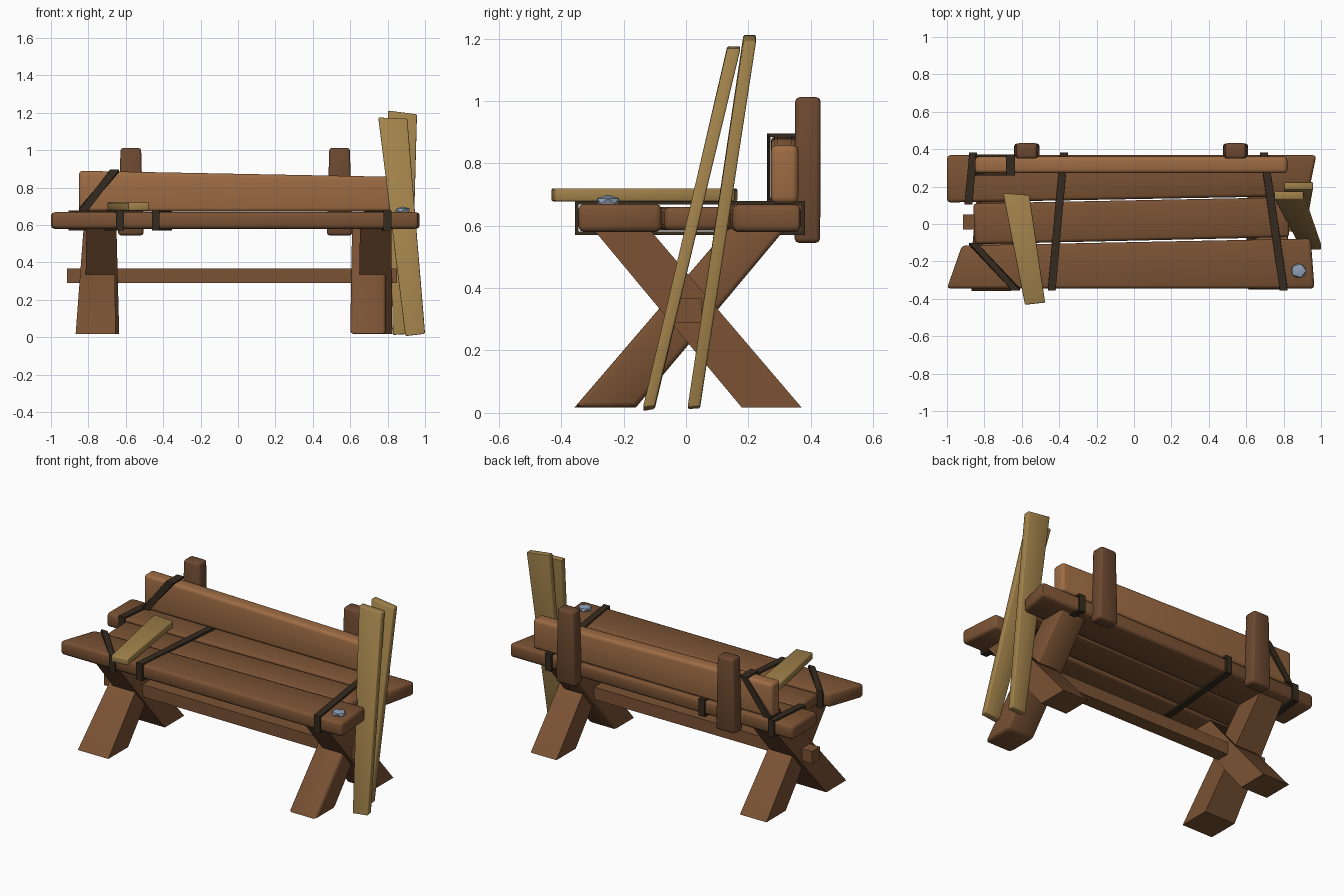
import bpy, bmesh, math
from mathutils import Vector

if "Cube" in bpy.data.objects:
    bpy.data.objects.remove(bpy.data.objects["Cube"])


def material(name, rgb):
    m = bpy.data.materials.new(name)
    m.diffuse_color = (*rgb, 1)
    m.use_nodes = True
    m.node_tree.nodes["Principled BSDF"].inputs["Base Color"].default_value = m.diffuse_color
    return m


WOOD = material("brown wood", (0.195, 0.085, 0.034))
BACK = material("warm wood", (0.34, 0.15, 0.058))
POST = material("dark wood", (0.15, 0.066, 0.03))
PALE = material("pale wood", (0.36, 0.225, 0.07))
STRAP = material("dark strap", (0.036, 0.024, 0.013))
STONE = material("blue grey stone", (0.27, 0.34, 0.45))


def finish(name, bm, mat, bevel=0, seg=2, angle=50):
    bmesh.ops.recalc_face_normals(bm, faces=bm.faces)
    if bevel:
        bmesh.ops.bevel(bm, geom=bm.edges[:], offset=bevel, segments=seg,
                        profile=0.5, affect='EDGES')
    me = bpy.data.meshes.new(name)
    bm.to_mesh(me)
    bm.free()
    me.materials.append(mat)
    ob = bpy.data.objects.new(name, me)
    bpy.context.collection.objects.link(ob)
    bpy.ops.object.select_all(action='DESELECT')
    ob.select_set(True)
    bpy.context.view_layer.objects.active = ob
    bpy.ops.object.shade_smooth_by_angle(angle=math.radians(angle))
    return ob


def loft(name, a, b, mat, bevel=0, **kw):
    """Solid between two matching quads."""
    bm = bmesh.new()
    va = [bm.verts.new(p) for p in a]
    vb = [bm.verts.new(p) for p in b]
    bm.faces.new(va)
    bm.faces.new(vb)
    for i in range(4):
        j = (i + 1) % 4
        bm.faces.new((va[i], va[j], vb[j], vb[i]))
    return finish(name, bm, mat, bevel, **kw)


def slab(name, outline, z0, z1, mat, bevel, **kw):
    """Plank from a top-view outline."""
    return loft(name, [(x, y, z0) for x, y in outline],
                [(x, y, z1) for x, y in outline], mat, bevel, **kw)


def box(x0, x1, y0, y1, z):
    return [(x0, y0, z), (x1, y0, z), (x1, y1, z), (x0, y1, z)]


def strap(name, pts, axis, width=0.042, t=0.011):
    """Flat band along a closed path around a plank."""
    bm = bmesh.new()
    pts = [Vector(p) for p in pts]
    c = sum(pts, Vector()) / len(pts)
    w = Vector(axis).normalized() * width / 2
    rings = []
    for p in pts:
        out = Vector((0, math.copysign(t, p.y - c.y), math.copysign(t, p.z - c.z)))
        rings.append([bm.verts.new(q) for q in (p - w, p + w, p + w + out, p - w + out)])
    for i, r in enumerate(rings):
        n = rings[(i + 1) % len(rings)]
        for k in range(4):
            m = (k + 1) % 4
            bm.faces.new((r[k], r[m], n[m], n[k]))
    return finish(name, bm, STRAP, angle=30)


# Seat planks
slab("front_seat_plank", [(-1.0, -.345), (.965, -.345), (.945, -.078), (-.92, -.115)],
     .58, .67, WOOD, .018)
slab("middle_seat_plank", [(-.85, -.108), (.83, -.07), (.83, .143), (-.86, .11)],
     .585, .66, WOOD, .018)
slab("rear_seat_plank", [(-1.0, .115), (.93, .15), (.975, .368), (-1.0, .368)],
     .58, .668, WOOD, .018)

# Backrest board, lower on the right
loft("backrest", [(-.85, .272, .672), (-.85, .36, .672), (-.85, .36, .89), (-.85, .272, .89)],
     [(.82, .272, .672), (.82, .36, .672), (.82, .36, .858), (.82, .272, .858)], BACK, .02, seg=3)

# Backrest posts
for side, cx in (("left", -.573), ("right", .543)):
    loft(side + "_back_post", box(cx - .068, cx + .068, .348, .43, .545),
         box(cx - .055, cx + .055, .35, .432, 1.012), POST, .014)

# Crossed legs: (name, bottom x range, top x range, bottom y range, top y range)
for name, bx, tx, by, ty, bev in (
        ("left_leg_a", (-.82, -.635), (-.81, -.65), (.178, .37), (-.30, -.12), 0),
        ("left_leg_b", (-.868, -.655), (-.825, -.66), (-.357, -.16), (.135, .32), 0),
        ("right_leg_a", (.645, .825), (.652, .82), (.178, .37), (-.30, -.12), 0),
        ("right_leg_b", (.60, .79), (.61, .79), (-.357, -.16), (.135, .32), .016)):
    loft(name, box(*bx, *by, .018), box(*tx, *ty, .592), WOOD, bev)

# Stretcher between the legs
slab("stretcher", [(-.915, -.03), (.85, -.04), (.85, .05), (-.915, .05)], .29, .367, WOOD, 0)

# Loose pale planks: one on the seat, two leaning at the right
slab("loose_seat_board", [(-.583, -.432), (-.475, -.42), (-.56, .155), (-.70, .165)],
     .678, .72, PALE, .006)
loft("leaning_board_front",
     [(.895, -.138, .005), (1.0, -.138, .018), (1.0, -.10, .022), (.895, -.10, .012)],
     [(.75, .132, 1.175), (.905, .132, 1.168), (.905, .175, 1.168), (.75, .175, 1.175)],
     PALE, .006)
loft("leaning_board_rear",
     [(.828, .005, .012), (.925, .005, .018), (.925, .045, .02), (.828, .045, .014)],
     [(.802, .184, 1.212), (.957, .184, 1.192), (.957, .225, 1.192), (.802, .225, 1.212)],
     PALE, .006)


# Straps around the seat, front plank corner and rear plank
def seat_strap(name, front, back, axis=(1, 0, 0), **kw):
    (fx, fy), (bx, by) = front, back
    strap(name, [(fx, fy, .668), (bx, by, .668), (bx, by, .582), (fx, fy, .582)], axis, **kw)


seat_strap("middle_strap", (-.44, -.345), (-.375, .37))
seat_strap("right_strap", (.80, -.345), (.695, .37))
seat_strap("corner_strap", (-.63, -.345), (-.86, -.113))
seat_strap("rear_left_strap", (-.885, .115), (-.86, .37))
strap("backrest_strap", [(-.825, .271, .69), (-.66, .271, .885), (-.66, .361, .885),
                         (-.825, .361, .69)], (1, 0, 0), width=.05)

# Small stone on the seat
bm = bmesh.new()
bmesh.ops.create_icosphere(bm, subdivisions=1, radius=1)
for v in bm.verts:
    v.co = Vector((.88 + .046 * v.co.x, -.25 + .042 * v.co.y, .679 + .02 * v.co.z))
finish("stone", bm, STONE, angle=30)
